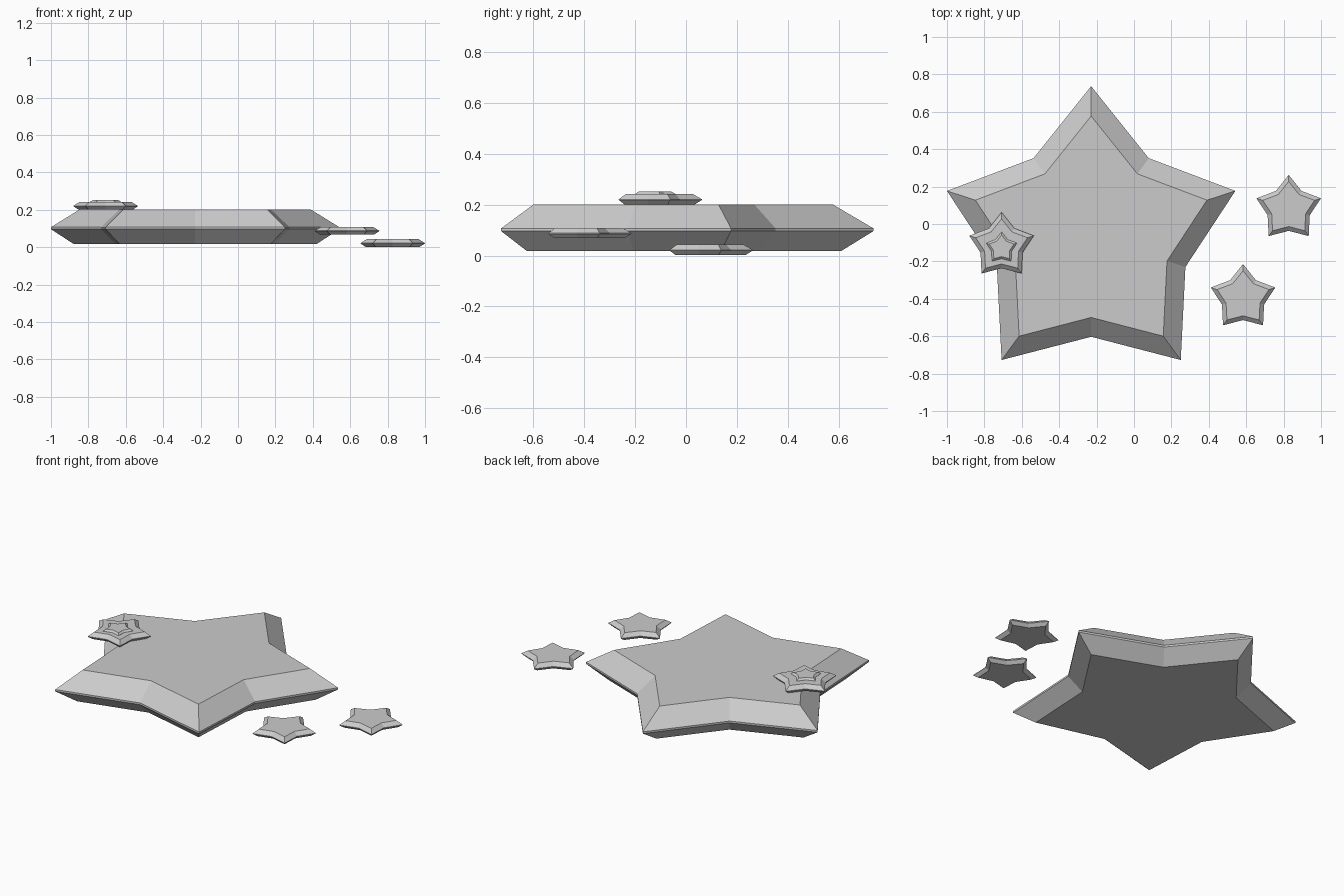
import bpy, bmesh
from mathutils import Vector

if "Cube" in bpy.data.objects:
    bpy.data.objects.remove(bpy.data.objects["Cube"])

# Right half of the star outline, mirrored to make the full loop (clockwise)
half = [(0, .737), (.308, .352), (.771, .177), (.504, -.23), (.479, -.727), (0, -.603)]
outline = [Vector(p) for p in half] + [Vector((-x, y)) for x, y in half[4:0:-1]]
# Bevelled rim profile: (inset distance, height)
rim = [(.08, 0), (0, .079), (0, .09), (.1, .184)]


def inset(points, d):
    """Offset the outline inwards, keeping edges parallel."""
    result = []
    for i, p in enumerate(points):
        a = (p - points[i - 1]).normalized()
        b = (points[(i + 1) % len(points)] - p).normalized()
        na, nb = Vector((a.y, -a.x)), Vector((b.y, -b.x))
        result.append(p + (na + nb) * d / (1 + na.dot(nb)))
    return result


def star(name, location, scale):
    bm = bmesh.new()
    rings = [[bm.verts.new((p.x, p.y, z)) for p in inset(outline, d)] for d, z in rim]
    n = len(outline)
    for low, high in zip(rings, rings[1:]):
        for i in range(n):
            j = (i + 1) % n
            bm.faces.new((low[i], low[j], high[j], high[i]))
    bm.faces.new(rings[0])
    bm.faces.new(rings[-1])
    bmesh.ops.recalc_face_normals(bm, faces=bm.faces)
    mesh = bpy.data.meshes.new(name)
    bm.to_mesh(mesh)
    bm.free()
    obj = bpy.data.objects.new(name, mesh)
    obj.location = location
    obj.scale = (scale,) * 3
    bpy.context.collection.objects.link(obj)


# Large star, two loose small stars, and a stacked pair resting on top
star("large_star", (-.229, 0, .017), 1)
star("small_star_low", (.827, .098, .002), .2235)
star("small_star_mid", (.583, -.379, .068), .2235)
star("small_star_top", (-.708, -.102, .201), .2235)
star("tiny_star", (-.708, -.121, .233), .107)
